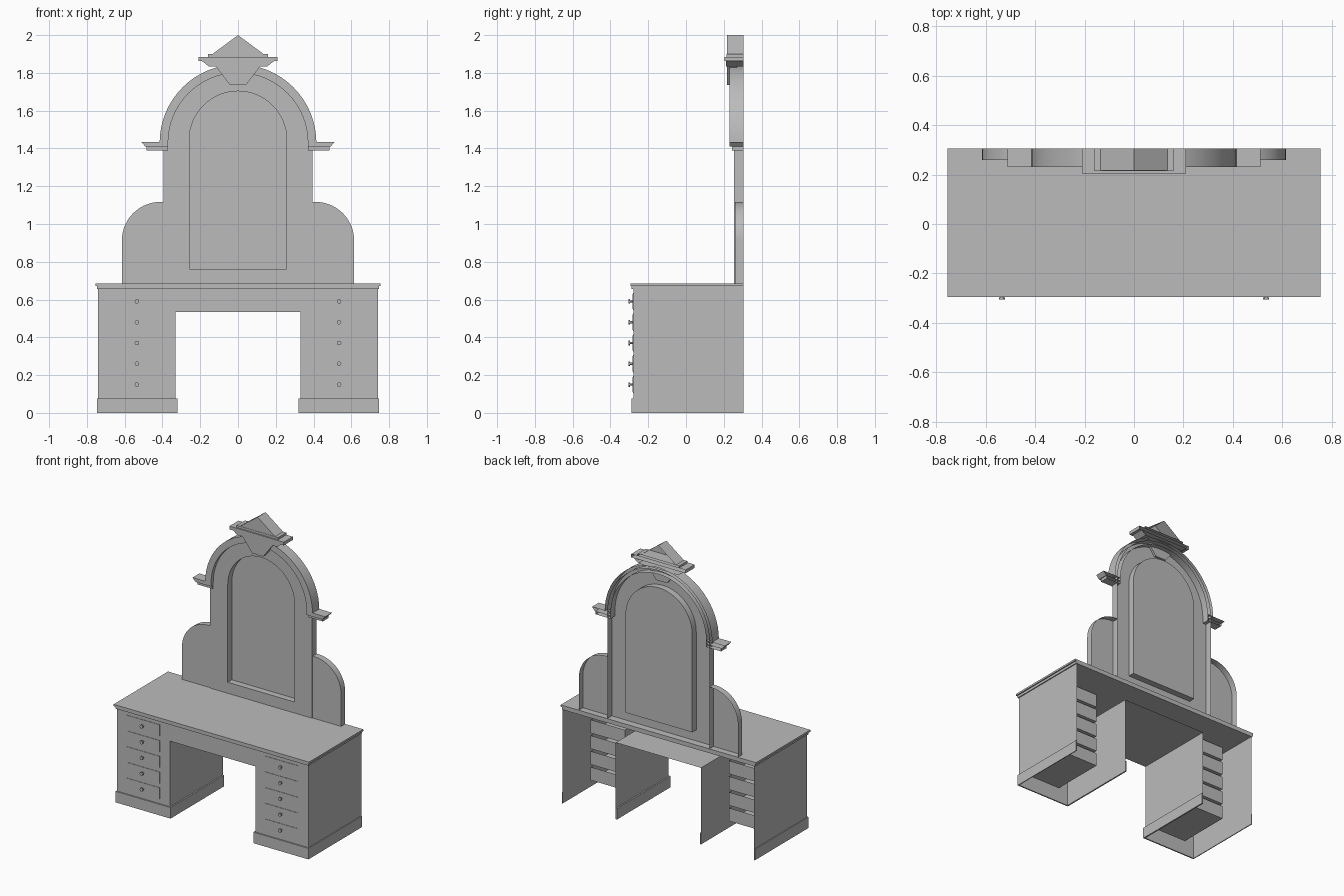
import bpy, bmesh, math

cube = bpy.data.objects.get("Cube")
if cube:
    bpy.data.objects.remove(cube, do_unlink=True)

grey = bpy.data.materials.new("plain_grey")
grey.use_nodes = True
grey.diffuse_color = (0.5, 0.5, 0.5, 1)
grey.node_tree.nodes["Principled BSDF"].inputs["Base Color"].default_value = (0.5, 0.5, 0.5, 1)

BACK = 0.305


def finish(bm, name, flip=True):
    if flip:
        bmesh.ops.recalc_face_normals(bm, faces=bm.faces)
    mesh = bpy.data.meshes.new(name)
    bm.to_mesh(mesh)
    bm.free()
    mesh.materials.append(grey)
    ob = bpy.data.objects.new(name, mesh)
    bpy.context.collection.objects.link(ob)
    bpy.ops.object.select_all(action="DESELECT")
    ob.select_set(True)
    bpy.context.view_layer.objects.active = ob
    bpy.ops.object.shade_smooth_by_angle(angle=math.radians(30))
    return ob


def prism(name, pts, y0, y1=BACK, back=False, skip=()):
    """Extrude an (x, z) outline along y; skip lists the open outline edges."""
    bm = bmesh.new()
    a = [bm.verts.new((x, y0, z)) for x, z in pts]
    b = [bm.verts.new((x, y1, z)) for x, z in pts]
    bm.faces.new(a)
    if back:
        bm.faces.new(b[::-1])
    n = len(pts)
    for i in range(n):
        if i not in skip:
            j = (i + 1) % n
            bm.faces.new((a[j], a[i], b[i], b[j]))
    return finish(bm, name)


def rect(x0, x1, z0, z1):
    return [(x0, z0), (x1, z0), (x1, z1), (x0, z1)]


def trapezoid(low, high, z0, z1):
    return [(-low, z0), (low, z0), (high, z1), (-high, z1)]


def arc(cx, cz, r, a0, a1, n):
    angles = [math.radians(a0 + (a1 - a0) * i / n) for i in range(n + 1)]
    return [(cx + r * math.cos(t), cz + r * math.sin(t)) for t in angles]


def sided(s, pts):
    return [(s * x, z) for x, z in pts]


# Desk top in two layers
prism("desk_top_slab", rect(-0.755, 0.755, 0.672, 0.685), -0.295, back=True)
prism("desk_top_moulding", rect(-0.747, 0.747, 0.655, 0.672), -0.288, back=True)

# Desk shell with kneehole, open at the back and below
prism("desk_body",
      [(-0.74, 0), (-0.33, 0), (-0.33, 0.535), (0.33, 0.535),
       (0.33, 0), (0.74, 0), (0.74, 0.655), (-0.74, 0.655)],
      -0.279, skip=(0, 4, 6))

for s, side in ((1, "left"), (-1, "right")):
    # Plinth: front board and two side boards
    prism(side + "_plinth_front", sided(s, rect(0.32, 0.746, 0, 0.077)), -0.288, -0.279, back=True)
    prism(side + "_plinth_inner", sided(s, rect(0.32, 0.33, 0, 0.077)), -0.279, back=True)
    prism(side + "_plinth_outer", sided(s, rect(0.74, 0.746, 0, 0.077)), -0.279, back=True)

    # Drawers: open trays with a raised front and a round knob
    for k in range(5):
        z = 0.15 + 0.11 * k
        tag = f"{side}_drawer_{k + 1}"
        prism(tag + "_tray", sided(s, rect(0.402, 0.667, z - 0.046, z + 0.046)),
              -0.281, 0.1, back=True, skip=(2,))
        prism(tag + "_front", sided(s, rect(0.408, 0.661, z - 0.04, z + 0.04)), -0.284, -0.28)
        prism(tag + "_knob_stem", arc(s * 0.535, z, 0.006, 0, 330, 11), -0.298, -0.283)
        prism(tag + "_knob_head", arc(s * 0.535, z, 0.012, 0, 330, 11), -0.305, -0.297, back=True)

    # Rounded wing beside the mirror panel
    wing = [(0.395, 0.685), (0.615, 0.685)] + arc(0.41, 0.912, 0.205, 0, 90, 14) + [(0.395, 1.117)]
    prism(side + "_wing", sided(s, wing), 0.26, skip=(0, len(wing) - 1))

    # Capital under the arch foot
    prism(side + "_capital_upper",
          sided(s, [(0.37, 1.41), (0.49, 1.41), (0.513, 1.435), (0.37, 1.435)]), 0.23)
    prism(side + "_capital_lower", sided(s, rect(0.37, 0.485, 1.39, 1.41)), 0.243)

# Mirror panel: hollow-backed board with an arched opening and a recessed pan
outer = [(-0.395, 0.685), (0.395, 0.685)] + arc(0, 1.43, 0.395, 0, 180, 32)
glass = [(-0.258, 0.762), (0.258, 0.762)] + arc(0, 1.445, 0.258, 0, 180, 32)
bm = bmesh.new()
rims = []
for loop, deep in ((outer, BACK), (glass, 0.3)):
    a = [bm.verts.new((x, 0.255, z)) for x, z in loop]
    b = [bm.verts.new((x, deep, z)) for x, z in loop]
    for i in range(len(loop)):
        j = (i + 1) % len(loop)
        rims.append(bm.edges.new((a[i], a[j])))
        bm.faces.new((a[j], a[i], b[i], b[j]))
    if loop is glass:
        bm.faces.new(b)
bmesh.ops.triangle_fill(bm, edges=rims, use_beauty=True)
finish(bm, "mirror_panel")

# Arch moulding over the mirror
band = arc(0, 1.43, 0.415, 0, 180, 32) + arc(0, 1.43, 0.37, 180, 0, 32)
prism("arch_moulding", band, 0.23, skip=(32, 65))

# Keystone, cornice and pediment
prism("keystone", trapezoid(0.042, 0.118, 1.735, 1.835), 0.217, 0.27, back=True)
prism("cornice_flare", trapezoid(0.155, 0.19, 1.835, 1.862), 0.212)
prism("cornice_slab", rect(-0.21, 0.21, 1.862, 1.885), 0.205)
prism("cornice_step", rect(-0.16, 0.16, 1.885, 1.9), 0.214)
prism("pediment", [(-0.135, 1.9), (0.135, 1.9), (0, 2.0)], 0.216)
